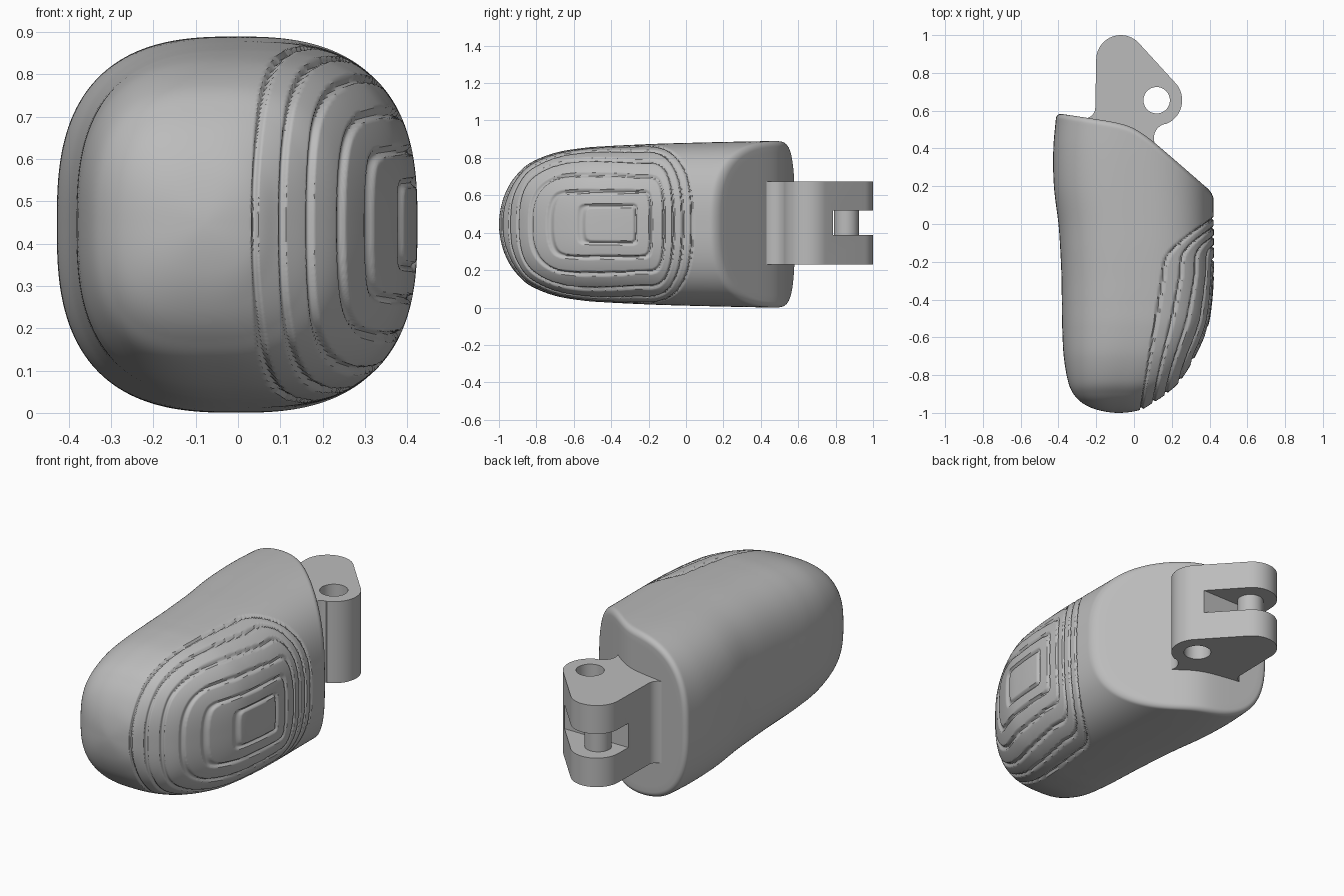
import bpy, bmesh, math
from mathutils import Vector

cube = bpy.data.objects.get("Cube")
if cube:
    bpy.data.objects.remove(cube)

grey = bpy.data.materials.new("plain grey")
grey.use_nodes = True
grey.diffuse_color = (0.5, 0.5, 0.5, 1)
grey.node_tree.nodes["Principled BSDF"].inputs["Base Color"].default_value = (0.5, 0.5, 0.5, 1)

ZC = 0.445            # mid height of everything
AROUND, ALONG = 300, 250
RIM = 0.03            # rounding of the rear edge

# Body sections: y, left x, right x, half height
ROWS = [Vector(r) for r in (
    (-0.985, 0.03, -0.19, -0.11),            # mirrored row gives a blunt tip
    (-1.0, -0.08, -0.08, 0.0),
    (-0.985, -0.19, 0.03, 0.11),
    (-0.95, -0.27, 0.095, 0.20),
    (-0.90, -0.32, 0.17, 0.27),
    (-0.83, -0.35, 0.245, 0.33),
    (-0.70, -0.372, 0.325, 0.382),
    (-0.55, -0.38, 0.39, 0.408),
    (-0.42, -0.382, 0.413, 0.418),
    (-0.28, -0.384, 0.423, 0.425),
    (-0.14, -0.39, 0.424, 0.431),
    (0.0, -0.40, 0.422, 0.435),
    (0.2, -0.424, 0.42, 0.44),
    (0.4, -0.427, 0.42, 0.444),
    (0.6, -0.41, 0.42, 0.445),
    (0.8, -0.40, 0.42, 0.445),
    (1.0, -0.40, 0.42, 0.445))]


def section(t):
    """Catmull-Rom blend of the body sections."""
    i = min(int(t), len(ROWS) - 4)
    f = t - i
    a, b, c, d = ROWS[i:i + 4]
    return 0.5 * (2 * b + (c - a) * f + (2 * a - 5 * b + 4 * c - d) * f * f
                  + (3 * b - a - 3 * c + d) * f ** 3)


def skin(t, ang):
    """Point on the body: squarish section at position t."""
    y, xl, xr, h = section(t)
    c, s = math.cos(ang), math.sin(ang)
    r = (abs(c) ** 2.75 + abs(s) ** 2.75) ** (-1 / 2.75)
    return Vector(((xl + xr) / 2 + (xr - xl) / 2 * r * c, y, ZC + h * r * s))


def back_y(x):
    """Rear face: a shallow and a steep slope, blended."""
    s = 0.03
    return -s * math.log(math.exp(-(0.525 - 0.15 * x) / s) + math.exp(-(0.527 - 0.87 * x) / s))


# Grip pad: six nested grooves, listed from the innermost outwards
FRONT = [(0.385, -0.57, 0.416), (0.315, -0.70, 0.405), (0.245, -0.83, 0.375),
         (0.17, -0.90, 0.31), (0.105, -0.945, 0.235), (0.04, -0.98, 0.15)]
REAR = [-0.27, -0.19, -0.12, -0.07, -0.02, 0.03]
HEIGHT = [0.10, 0.175, 0.265, 0.36, 0.43, 0.48]


def ring_index(vals, v):
    """Fractional position of v among increasing values, the first being 1."""
    i = 0
    while i < len(vals) - 2 and v > vals[i + 1]:
        i += 1
    return max(0.0, 1 + i + (v - vals[i]) / (vals[i + 1] - vals[i]))


def groove(p):
    """Groove strength, 0 to 1, at a point of the body."""
    if p.x < 0 or p.y > 0.1:
        return 0.0
    y = min(p.y, -0.27)
    lines = [-(x0 + (x1 - x0) * (y - y0) / (-0.27 - y0)) for x0, y0, x1 in FRONT]
    parts = (ring_index(lines, -p.x),
             ring_index(REAR, p.y + 0.7 * (0.42 - p.x)),
             ring_index(HEIGHT, abs(p.z - ZC)))
    e = sum(q ** 10 for q in parts) ** 0.1
    k = round(e)
    return max(0.0, 1 - ((e - k) / 0.13) ** 2) if 1 <= k <= 6 else 0.0


def finish(obj, angle):
    obj.data.materials.append(grey)
    bpy.ops.object.select_all(action='DESELECT')
    obj.select_set(True)
    bpy.context.view_layer.objects.active = obj
    bpy.ops.object.shade_smooth_by_angle(angle=math.radians(angle))


def to_object(bm, name):
    bmesh.ops.recalc_face_normals(bm, faces=bm.faces)
    me = bpy.data.meshes.new(name)
    bm.to_mesh(me)
    bm.free()
    obj = bpy.data.objects.new(name, me)
    bpy.context.collection.objects.link(obj)
    return obj


# Body: lengthwise lines from the tip, over the rim, to the middle of the rear face
lines = []
for i in range(AROUND):
    u = 2 * math.pi * i / AROUND
    ang = u - 0.35 * math.sin(u)             # denser on the pad side
    lo, hi = 5.0, 14.0
    for _ in range(30):
        mid = (lo + hi) / 2
        p = skin(mid, ang)
        if p.y < back_y(p.x) - RIM:
            lo = mid
        else:
            hi = mid
    line = [skin(lo * j / ALONG, ang) for j in range(1, ALONG + 1)]
    edge = line[-1] - Vector((0, line[-1].y, ZC))
    size = edge.length
    for k in range(1, 7):
        a = math.pi / 2 * k / 6
        q = edge * (1 - RIM * (1 - math.cos(a)) / size)
        line.append(Vector((q.x, back_y(q.x) - RIM + RIM * math.sin(a), ZC + q.z)))
    for k in range(1, 14):
        q = edge * (1 - RIM / size) * (1 - k / 14)
        line.append(Vector((q.x, back_y(q.x), ZC + q.z)))
    lines.append(line)

bm = bmesh.new()
tip = bm.verts.new((-0.08, -1, ZC))
rear = bm.verts.new((0, back_y(0), ZC))
grid = [[bm.verts.new(p) for p in line] for line in lines]
for i in range(AROUND):
    a, b = grid[i], grid[(i + 1) % AROUND]
    bm.faces.new((tip, b[0], a[0]))
    bm.faces.new((rear, a[-1], b[-1]))
    for j in range(len(a) - 1):
        bm.faces.new((a[j], b[j], b[j + 1], a[j + 1]))
bmesh.ops.recalc_face_normals(bm, faces=bm.faces)
bm.normal_update()
moves = [(v, v.normal * (0.012 * groove(v.co))) for v in bm.verts]
for v, m in moves:
    v.co -= m
finish(to_object(bm, "body"), 50)


# Hinge: lobed outline raised into a block
def arc(cx, cy, r, a0, a1, n):
    return [(cx + r * math.cos(math.radians(a0 + (a1 - a0) * k / n)),
             cy + r * math.sin(math.radians(a0 + (a1 - a0) * k / n))) for k in range(n + 1)]


def prism(name, pts, z0, z1):
    bm = bmesh.new()
    face = bm.faces.new([bm.verts.new((x, y, z0)) for x, y in pts])
    top = bmesh.ops.extrude_face_region(bm, geom=[face])
    bmesh.ops.translate(bm, vec=(0, 0, z1 - z0),
                        verts=[g for g in top["geom"] if isinstance(g, bmesh.types.BMVert)])
    return to_object(bm, name)


outline = ([(-0.26, 0.5)] + arc(-0.26, 0.615, 0.055, -80, 0, 8)
           + arc(-0.07, 0.87, 0.13, 180, 41.5, 24)
           + arc(0.12, 0.655, 0.135, 41.5, -70, 20)
           + arc(0.182, 0.455, 0.077, 105, 215, 12) + [(0.09, 0.34)])
hinge = prism("hinge", outline, 0.23, 0.675)
cutters = [prism("hole_cutter", arc(0.12, 0.655, 0.07, 0, 352.5, 47), 0.1, 0.8),
           prism("slot_cutter", [(-0.4, 0.785), (0.4, 0.785), (0.4, 1.2), (-0.4, 1.2)], 0.388, 0.52)]
bpy.context.view_layer.objects.active = hinge
for cutter in cutters:
    cutter.hide_render = True
    mod = hinge.modifiers.new("cut", 'BOOLEAN')
    mod.operation = 'DIFFERENCE'
    mod.solver = 'EXACT'
    mod.object = cutter
    bpy.ops.object.modifier_apply(modifier=mod.name)
    bpy.data.objects.remove(cutter)
finish(hinge, 30)

# Pin across the slot
finish(prism("hinge_pin", arc(-0.07, 0.857, 0.067, 0, 352.5, 47), 0.38, 0.53), 30)
